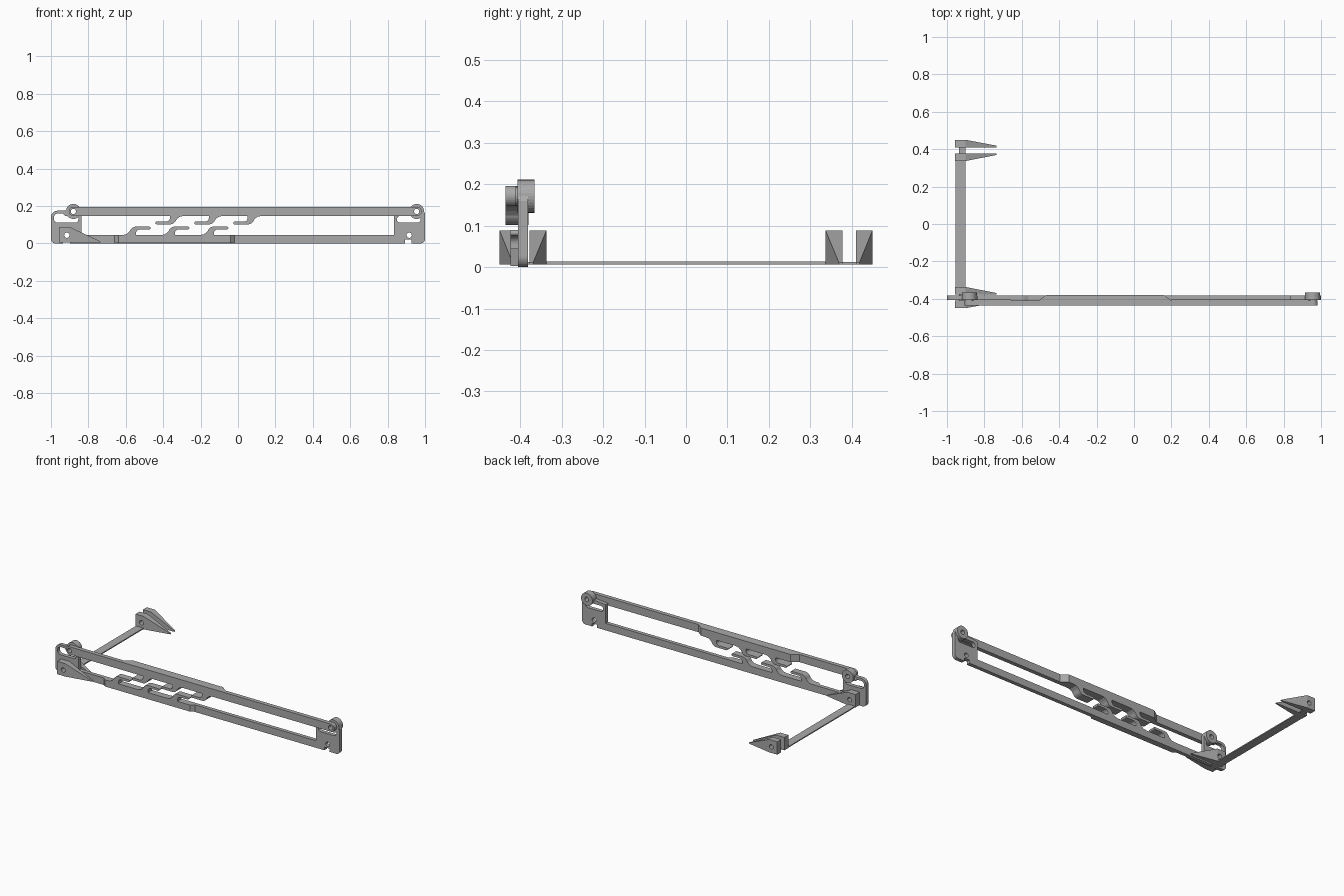
import bpy, bmesh
from math import sin, cos, radians
from mathutils import Matrix

cube = bpy.data.objects.get("Cube")
if cube:
    bpy.data.objects.remove(cube)

grey = bpy.data.materials.new("plain grey")
grey.use_nodes = True
grey.diffuse_color = (0.4, 0.4, 0.4, 1)
grey.node_tree.nodes["Principled BSDF"].inputs["Base Color"].default_value = (0.4, 0.4, 0.4, 1)


def arc(cx, cz, r, start, end, n=8):
    angles = [radians(start + (end - start) * i / n) for i in range(n + 1)]
    return [(cx + r * cos(a), cz + r * sin(a)) for a in angles]


def circle(cx, cz, r, n=24):
    return arc(cx, cz, r, 0, 360, n)[:-1]


def rounded(x0, x1, z0, z1, r):
    return (arc(x1 - r, z0 + r, r, -90, 0) + arc(x1 - r, z1 - r, r, 0, 90)
            + arc(x0 + r, z1 - r, r, 90, 180) + arc(x0 + r, z0 + r, r, 180, 270))


def extrude(name, loops, lo, hi, flat=False):
    """Extrude an outline with holes along y, or along z when flat."""
    curve = bpy.data.curves.new(name, 'CURVE')
    curve.dimensions = '2D'
    curve.fill_mode = 'BOTH'
    curve.extrude = (hi - lo) / 2
    for loop in loops:
        spline = curve.splines.new('POLY')
        spline.points.add(len(loop) - 1)
        for p, (u, v) in zip(spline.points, loop):
            p.co = (u, v, 0, 1)
        spline.use_cyclic_u = True
    helper = bpy.data.objects.new(name + " outline", curve)
    mesh = bpy.data.meshes.new_from_object(helper)
    bpy.data.objects.remove(helper)
    bpy.data.curves.remove(curve)
    mid = (lo + hi) / 2
    if flat:
        mesh.transform(Matrix.Translation((0, 0, mid)))
    else:
        mesh.transform(Matrix.Translation((0, mid, 0)) @ Matrix.Rotation(radians(90), 4, 'X'))
    bm = bmesh.new()
    bm.from_mesh(mesh)
    bmesh.ops.remove_doubles(bm, verts=bm.verts, dist=1e-5)
    bmesh.ops.recalc_face_normals(bm, faces=bm.faces)
    for f in bm.faces:
        f.smooth = False
    bm.to_mesh(mesh)
    bm.free()
    mesh.materials.clear()
    mesh.materials.append(grey)
    obj = bpy.data.objects.new(name, mesh)
    bpy.context.collection.objects.link(obj)
    return obj


LEFT_PIN, RIGHT_PIN, PIN_Z = -0.88, 0.955, 0.171
PIVOT_X, PIVOT_Z, HOLE = 0.915, 0.044, 0.014
FRAME_FRONT, FRAME_BACK = -0.406, -0.382
LEVER_FRONT, LEVER_BACK = -0.436, -0.41

# Frame: long lower rail with a slotted plate at each end
outline = (arc(-0.975, 0.025, 0.025, 180, 270)
           + [(-0.935, 0), (-0.935, 0.02), (-0.897, 0.02), (-0.897, 0)]
           + [(0.892, 0), (0.892, 0.02), (0.928, 0.02), (0.928, 0)]
           + arc(0.975, 0.025, 0.025, 270, 360) + [(1, 0.16)]
           + arc(RIGHT_PIN, PIN_Z, 0.04, 0, 180, 16)
           + [(0.833, 0.163), (0.833, 0.045), (-0.837, 0.045), (-0.837, 0.163)]
           + arc(LEFT_PIN, PIN_Z, 0.04, 0, 170, 16)
           + [(-0.93, 0.175)] + arc(-0.965, 0.14, 0.035, 90, 180))
left_slot = ([(-0.925, 0.148), (-0.935, 0.16)] + arc(-0.963, 0.138, 0.022, 90, 180)
             + arc(-0.963, 0.133, 0.022, 180, 270)
             + arc(-0.87, 0.127, 0.016, 270, 360) + [(-0.854, 0.148)])
holes = [left_slot, rounded(0.85, 0.976, 0.111, 0.147, 0.017),
         circle(LEFT_PIN, PIN_Z, HOLE), circle(RIGHT_PIN, PIN_Z, HOLE),
         circle(-PIVOT_X, PIVOT_Z, HOLE), circle(PIVOT_X, PIVOT_Z, HOLE)]
extrude("frame", [outline] + holes, FRAME_FRONT, FRAME_BACK)
extrude("frame_pad", [[(-0.66, FRAME_FRONT), (-0.64, -0.424), (-0.04, -0.424),
                       (-0.02, FRAME_FRONT)]], 0.003, 0.045, flat=True)

# Lever: upper bar with rounded ends, thickened towards the back in the middle
extrude("lever", [rounded(-0.905, 0.982, 0.147, 0.196, 0.024),
                  circle(LEFT_PIN, PIN_Z, HOLE), circle(RIGHT_PIN, PIN_Z, HOLE)],
        LEVER_FRONT, LEVER_BACK)
extrude("lever_pad", [[(-0.51, LEVER_BACK), (-0.47, -0.38), (0.16, -0.38),
                       (0.2, LEVER_BACK)]], 0.147, 0.196, flat=True)

# Interlocking hooks: three on the rail, three turned over on the lever
hook = ([(-0.03, 0.04), (-0.03, 0.045), (-0.01, 0.048), (0.003, 0.057)]
        + arc(0.045, 0.055, 0.035, 160, 90) + arc(0.115, 0.0825, 0.0075, 90, -90)
        + arc(0.065, 0.055, 0.02, 90, 180) + [(0.045, 0.04)])
for i in range(3):
    shift = 0.208 * i
    extrude("rail_hook", [[(x - 0.59 + shift, z) for x, z in hook]], -0.424, FRAME_BACK)
    extrude("lever_hook", [[(-0.319 + shift - x, 0.192 - z) for x, z in hook]],
            LEVER_FRONT, -0.38)

# Pin bosses at both lever ends
for side, x in (("right", LEFT_PIN), ("left", RIGHT_PIN)):
    hole = circle(x, PIN_Z, HOLE)
    extrude(side + "_boss", [circle(x, PIN_Z, 0.04, 32), hole], -0.407, -0.366)
    extrude(side + "_pin_sleeve", [circle(x, PIN_Z, 0.022), hole], LEVER_BACK, -0.407)

# Clamp jaws: wedges tapering down and inwards to a thin tip
jaw = [(-0.957, 0.006), (-0.735, 0.006), (-0.735, 0.011), (-0.9, 0.088), (-0.957, 0.088)]


def clamp_jaw(name, flat_y, outer_y):
    obj = extrude(name, [jaw, circle(-PIVOT_X, PIVOT_Z, HOLE)],
                  min(flat_y, outer_y), max(flat_y, outer_y))
    bm = bmesh.new()
    bm.from_mesh(obj.data)
    bmesh.ops.bisect_plane(bm, geom=bm.verts[:] + bm.edges[:] + bm.faces[:],
                           plane_co=(-0.9, 0, 0), plane_no=(1, 0, 0), dist=1e-5)
    for v in bm.verts:
        if v.co.x > -0.9:
            taper = 1 - 0.78 * (v.co.x + 0.9) / 0.165
            v.co.y = flat_y + (v.co.y - flat_y) * taper
    bm.to_mesh(obj.data)
    bm.free()


for end, s in (("front", -1), ("back", 1)):
    clamp_jaw(end + "_outer_jaw", s * 0.41, s * 0.45)
    clamp_jaw(end + "_inner_jaw", s * 0.378, s * 0.337)

# Cross strip joining the clamps, narrower inside the jaw gaps
strip = [(-0.955, -0.34), (-0.902, -0.34), (-0.902, 0.34), (-0.955, 0.34)]
extrude("cross_strip", [strip], 0.006, 0.013, flat=True)
for end, s in (("front", -1), ("back", 1)):
    neck = [(-0.935, s * 0.34), (-0.902, s * 0.34), (-0.902, s * 0.412), (-0.935, s * 0.412)]
    extrude(end + "_strip_neck", [neck], 0.0065, 0.0125, flat=True)
